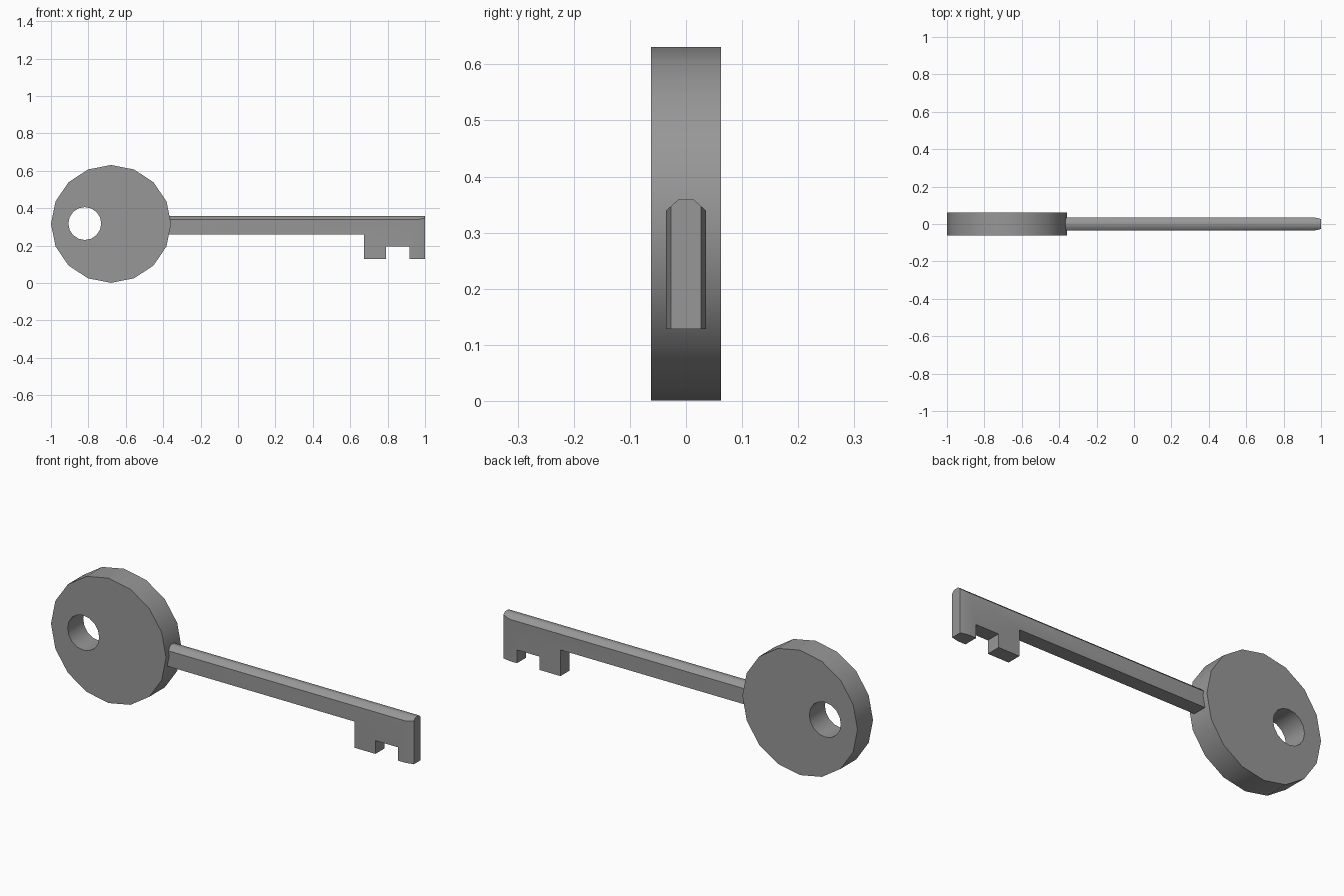
import bpy, bmesh, math

if "Cube" in bpy.data.objects:
    bpy.data.objects.remove(bpy.data.objects["Cube"])

# Dark grey metal
metal = bpy.data.materials.new("dark_metal")
metal.diffuse_color = (0.31, 0.31, 0.31, 1)
metal.use_nodes = True
metal.node_tree.nodes["Principled BSDF"].inputs["Base Color"].default_value = metal.diffuse_color


def finish(obj, degrees):
    """Give the part its material and smooth shading."""
    obj.data.materials.clear()
    obj.data.materials.append(metal)
    bpy.ops.object.select_all(action='DESELECT')
    obj.select_set(True)
    bpy.context.view_layer.objects.active = obj
    bpy.ops.object.shade_smooth_by_angle(angle=math.radians(degrees))


def extruded(name, points, depth, cuts=()):
    """Extrude an xz profile along y, then trim it with the given planes."""
    bm = bmesh.new()
    face = bm.faces.new([bm.verts.new((x, -depth / 2, z)) for x, z in points])
    out = bmesh.ops.extrude_face_region(bm, geom=[face], use_keep_orig=True)
    far = [g for g in out['geom'] if isinstance(g, bmesh.types.BMVert)]
    bmesh.ops.translate(bm, verts=far, vec=(0, depth, 0))
    for point, normal in cuts:
        res = bmesh.ops.bisect_plane(bm, geom=bm.verts[:] + bm.edges[:] + bm.faces[:],
                                     plane_co=point, plane_no=normal, clear_outer=True)
        rim = [g for g in res['geom_cut'] if isinstance(g, bmesh.types.BMEdge)]
        bmesh.ops.holes_fill(bm, edges=rim, sides=0)
    bmesh.ops.recalc_face_normals(bm, faces=bm.faces[:])
    mesh = bpy.data.meshes.new(name)
    bm.to_mesh(mesh)
    bm.free()
    obj = bpy.data.objects.new(name, mesh)
    bpy.context.collection.objects.link(obj)
    return obj


def disc(name, x, z, rx, rz, depth, sides=16):
    """Cylinder lying along y, with a vertex at angle zero."""
    angles = [2 * math.pi * i / sides for i in range(sides)]
    return extruded(name, [(x + rx * math.cos(a), z + rz * math.sin(a)) for a in angles], depth)


# Round handle with an off-centre ring hole
bow = disc("bow", -0.679, 0.316, 0.321, 0.315, 0.124)
cutter = disc("ring_hole_cutter", -0.819, 0.318, 0.088, 0.088, 0.4)
cutter.hide_render = True
mod = bow.modifiers.new("ring_hole", 'BOOLEAN')
mod.operation, mod.solver, mod.object = 'DIFFERENCE', 'EXACT', cutter
bpy.context.view_layer.objects.active = bow
bpy.ops.object.modifier_apply(modifier=mod.name)
bpy.data.objects.remove(cutter)
finish(bow, 30)

# Shaft and teeth as one profile, chamfered along the top and at the tip
profile = [(-0.375, 0.359), (-0.375, 0.26), (0.675, 0.26), (0.675, 0.128),
           (0.792, 0.128), (0.792, 0.195), (0.918, 0.195), (0.918, 0.128),
           (1.0, 0.128), (1.0, 0.359)]
HALF = 0.036
cuts = []
for s in (-1, 1):
    cuts.append(((0, s * HALF, 0.339), (0, s * 0.020, 0.022)))
    cuts.append(((0.96, s * HALF, 0), (0.009, s * 0.04, 0)))
blade = extruded("shaft_and_teeth", profile, 2 * HALF, cuts)
finish(blade, 45)
